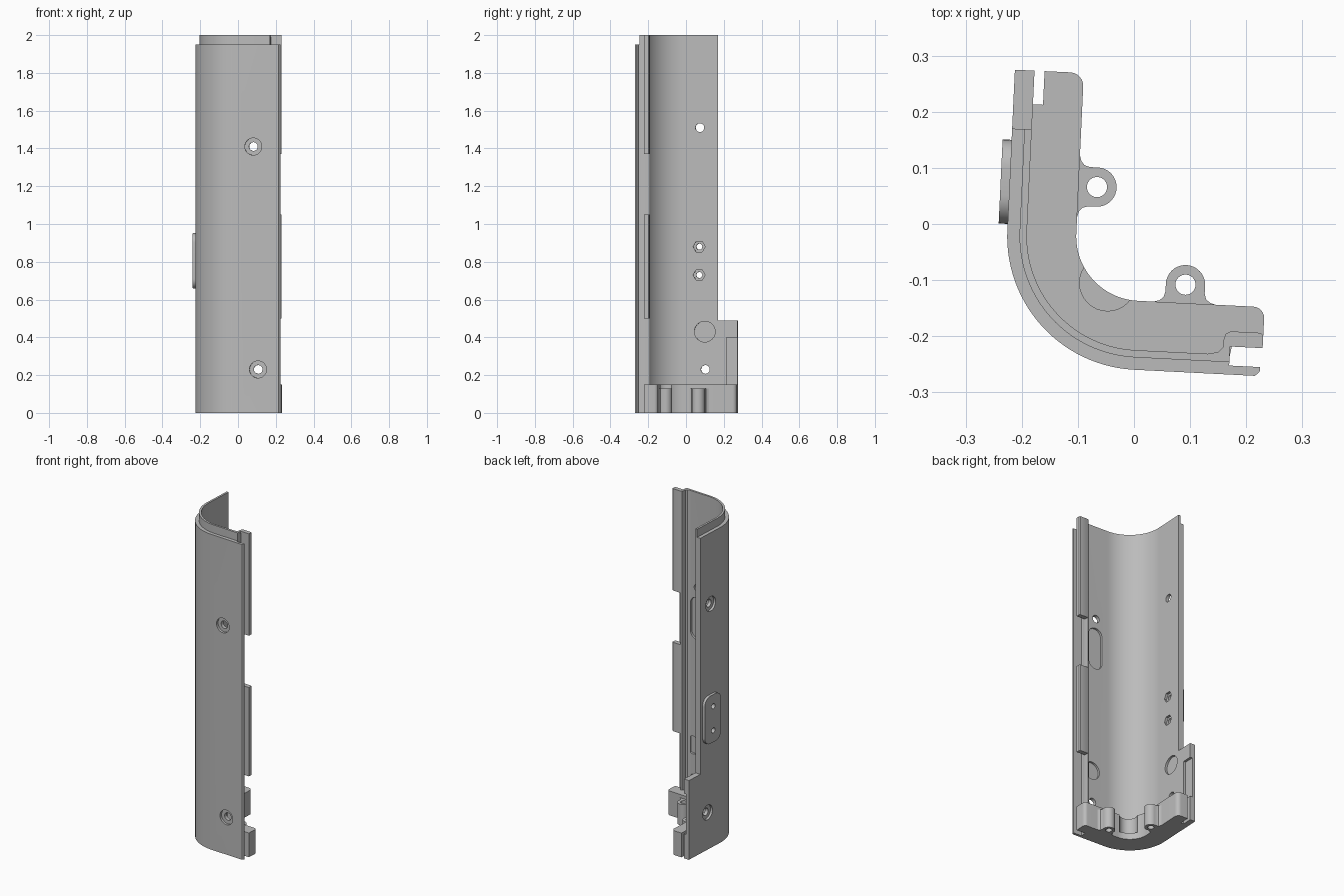
import bpy, bmesh, math

if "Cube" in bpy.data.objects:
    bpy.data.objects.remove(bpy.data.objects["Cube"], do_unlink=True)

grey = bpy.data.materials.new("plain_grey")
grey.use_nodes = True
grey.diffuse_color = (0.5, 0.5, 0.5, 1)
grey.node_tree.nodes["Principled BSDF"].inputs["Base Color"].default_value = (0.5, 0.5, 0.5, 1)

# Corner guide: a side wing and a front wing joined by a round bend
CX, CY, R = 0.012, -0.022, 0.238
A_SIDE, A_FRONT = math.radians(177.3), math.radians(267.1)


def at(side, t, o):
    """Point t along a wing from the bend, o inward from the outer face."""
    a = A_SIDE if side == "side" else A_FRONT
    s = -1 if side == "side" else 1
    return (CX + (R - o) * math.cos(a) - s * t * math.sin(a),
            CY + (R - o) * math.sin(a) + s * t * math.cos(a))


def bend(o, n=28):
    angles = [A_SIDE + (A_FRONT - A_SIDE) * i / n for i in range(n + 1)]
    return [(CX + (R - o) * math.cos(a), CY + (R - o) * math.sin(a)) for a in angles]


def wing(side, pairs):
    return [at(side, t, o) for t, o in pairs]


def solid(name, loop_a, loop_b):
    bm = bmesh.new()
    a = [bm.verts.new(p) for p in loop_a]
    b = [bm.verts.new(p) for p in loop_b]
    bm.faces.new(a)
    bm.faces.new(b[::-1])
    for i in range(len(a)):
        j = (i + 1) % len(a)
        bm.faces.new((a[i], b[i], b[j], a[j]))
    bmesh.ops.recalc_face_normals(bm, faces=bm.faces)
    mesh = bpy.data.meshes.new(name)
    bm.to_mesh(mesh)
    bm.free()
    mesh.materials.append(grey)
    ob = bpy.data.objects.new(name, mesh)
    bpy.context.collection.objects.link(ob)
    return ob


def prism(name, pts, z0, z1):
    return solid(name, [(x, y, z0) for x, y in pts], [(x, y, z1) for x, y in pts])


def slab(name, side, t, z, o0, o1, w, h, r, n=8):
    """Rounded shape lying on a wing; w and h are half sizes."""
    shape = []
    for k, (sx, sz) in enumerate(((1, 1), (-1, 1), (-1, -1), (1, -1))):
        for i in range(n + 1):
            a = math.pi / 2 * (k + i / n)
            p = (t + sx * (w - r) + r * math.cos(a), z + sz * (h - r) + r * math.sin(a))
            if not shape or math.dist(p, shape[-1]) > 1e-5:
                shape.append(p)
    if math.dist(shape[0], shape[-1]) < 1e-5:
        shape.pop()
    return solid(name, *[[(*at(side, u, o), v) for u, v in shape] for o in (o0, o1)])


def bore(side, t, z, o0, o1, r, n=32):
    ring = [(t + r * math.cos(math.tau * i / n), z + r * math.sin(math.tau * i / n)) for i in range(n)]
    return solid("cutter", *[[(*at(side, u, o), v) for u, v in ring] for o in (o0, o1)])


def drill(x, y, r, z0, z1, n=32):
    return prism("cutter", [(x + r * math.cos(math.tau * i / n), y + r * math.sin(math.tau * i / n))
                            for i in range(n)], z0, z1)


def boolean(target, tool, mode="DIFFERENCE"):
    tool.hide_render = True
    mod = target.modifiers.new("cut", "BOOLEAN")
    mod.operation, mod.solver, mod.object = mode, "EXACT", tool
    bpy.context.view_layer.objects.active = target
    bpy.ops.object.modifier_apply(modifier=mod.name)
    bpy.data.objects.remove(tool, do_unlink=True)


SIDE_END, SIDE_TOP, FRONT_END, SLOT = 0.286, 0.181, 0.224, 0.169
WALL, THICK = 0.035, 0.123

# Shell wall with a thin flange along the front edge
outer = wing("side", [(SIDE_END, 0)]) + bend(0) + wing("front", [(FRONT_END - 0.008, 0), (FRONT_END, 0.008)])
inner = wing("front", [(FRONT_END, 0.016), (SLOT, 0.016), (SLOT, WALL)]) + bend(WALL)[::-1]
shell = prism("shell_wall", outer + inner + wing("side", [(SIDE_END, WALL)]), 0, 1.95)

# Side wing is narrower above the low tab, and the tab has an inner recess
boolean(shell, prism("cutter", wing("side", [(SIDE_TOP, -0.1), (0.4, -0.1), (0.4, 0.1), (SIDE_TOP, 0.1)]), 0.49, 2.1))
boolean(shell, prism("cutter", wing("side", [(0.226, 0.02), (0.4, 0.02), (0.4, 0.1), (0.226, 0.1)]), 0.15, 0.4))

# Raised pad on the side wing
pad = slab("side_pad", "side", 0.086, 0.805, -0.016, 0.004, 0.075, 0.147, 0.05)

# Counterbored screw holes
for side, t, z in (("front", 0.081, 1.41), ("front", 0.106, 0.23), ("side", 0.086, 1.51), ("side", 0.115, 0.23)):
    boolean(shell, bore(side, t, z, -0.02, 0.014, 0.045))
    boolean(shell, bore(side, t, z, 0.005, 0.06, 0.023))

# Pad holes with hexagonal nut seats inside
for z in (0.73, 0.88):
    boolean(shell, bore("side", 0.082, z, -0.05, 0.06, 0.016))
    boolean(pad, bore("side", 0.082, z, -0.05, 0.06, 0.016))
    boolean(shell, bore("side", 0.082, z, 0.02, 0.06, 0.032, 6))

# Shallow inner pockets
for side in ("front", "side"):
    boolean(shell, bore(side, 0.112, 0.43, 0.022, 0.06, 0.055))
boolean(shell, slab("cutter", "front", 0.085, 1.22, 0.022, 0.06, 0.045, 0.13, 0.045))

# Thin lip around the top
prism("top_lip", wing("side", [(SIDE_TOP, 0.022)]) + bend(0.022) + wing("front", [(SLOT, 0.022), (SLOT, WALL)])
      + bend(WALL)[::-1] + wing("side", [(SIDE_TOP, WALL)]), 1.94, 2)

# Rail behind the front flange: a continuous root with two long tabs
root = [(0.13, 0.032), (0.13, WALL), (0.148, 0.039), (0.156, 0.048), (0.157, 0.062), (0.16, 0.072), (0.169, 0.077)]
prism("rail_root", wing("front", root + [(0.172, 0.05), (SLOT, 0.032)]), 0.15, 1.99)
for name, z0, z1 in (("upper_rail_tab", 1.37, 2), ("lower_rail_tab", 0.5, 1.05)):
    prism(name, wing("front", root + [(0.222, 0.077), (0.227, 0.072), (0.227, 0.05), (SLOT, 0.05), (SLOT, 0.032)]), z0, z1)


# Thick base block with slots at both ends
def rounded(t, o, r, flip):
    arc = [(t - r + r * math.cos(a), o - r + r * math.sin(a)) for a in [math.pi / 2 * i / 6 for i in range(7)]]
    return arc[::-1] if flip else arc


back = [(0.226, 0.03), (0.226, 0.053), (SIDE_END, 0.053)] + rounded(SIDE_END, THICK, 0.024, False)
front = rounded(FRONT_END + 0.003, THICK, 0.02, True) + [(FRONT_END + 0.003, 0.05), (SLOT, 0.05), (SLOT, 0.03)]
base = prism("base_block", wing("side", back) + bend(THICK) + wing("front", front) + bend(0.03)[::-1], 0, 0.15)
boolean(base, drill(-0.047, -0.105, 0.05, 0.04, 0.3))

# Screw ears on the base block
for side, t in (("side", 0.084), ("front", 0.084)):
    flare = [(0.055, 0.115), (0.055, 0.123), (0.045, 0.126), (0.038, 0.132), (0.035, 0.142)]
    dome = [(0.035 * math.cos(a), 0.156 + 0.035 * math.sin(a)) for a in [math.pi * i / 20 for i in range(21)]]
    pts = flare + dome + [(-u, o) for u, o in flare[::-1]]
    ear = prism(side + "_screw_ear", wing(side, [(t + u, o) for u, o in pts]), 0, 0.13)
    boolean(ear, drill(*at(side, t, 0.156), 0.018, -0.1, 0.3))

# Smooth the rounded faces and keep crisp edges
bpy.ops.object.select_all(action="DESELECT")
for ob in bpy.context.collection.objects:
    if ob.type == "MESH" and ob.data.materials and ob.data.materials[0] == grey:
        ob.select_set(True)
        bpy.context.view_layer.objects.active = ob
bpy.ops.object.shade_smooth_by_angle(angle=math.radians(30))
